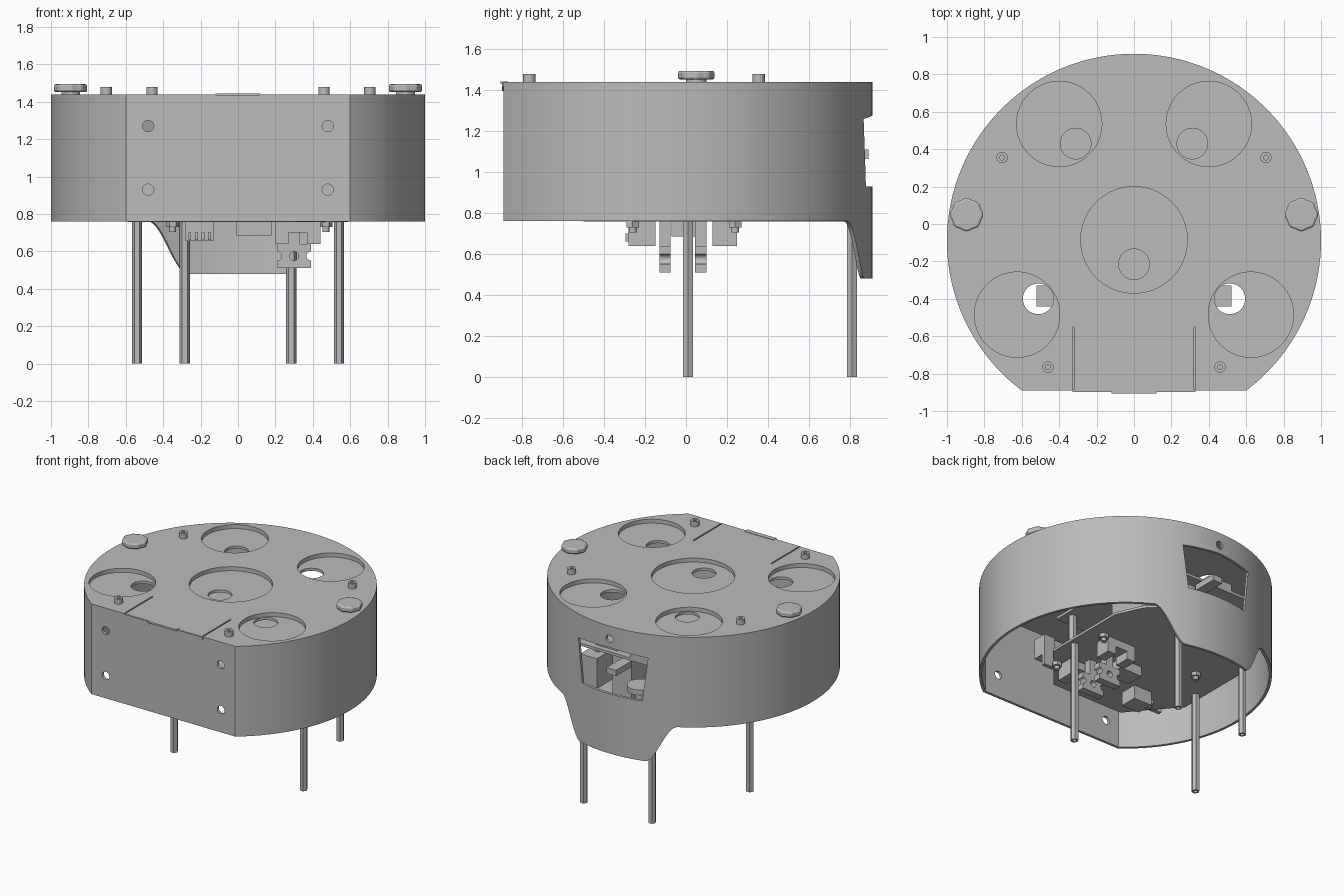
import bpy, bmesh, math
from mathutils import Matrix

if "Cube" in bpy.data.objects:
    bpy.data.objects.remove(bpy.data.objects["Cube"])

grey = bpy.data.materials.new("plain_grey")
grey.use_nodes = True
grey.diffuse_color = (0.5, 0.5, 0.5, 1)
grey.node_tree.nodes["Principled BSDF"].inputs["Base Color"].default_value = (0.5, 0.5, 0.5, 1)

CY, FRONT = -0.09, -0.89       # drum centre and flat front
TOP, SEAM, RIM, SKIRT = 1.44, 1.39, 0.76, 0.48


def smooth(ob):
    for o in bpy.context.selected_objects:
        o.select_set(False)
    ob.select_set(True)
    bpy.context.view_layer.objects.active = ob
    bpy.ops.object.shade_smooth_by_angle(angle=math.radians(30))


def finish(name, bm):
    bmesh.ops.recalc_face_normals(bm, faces=bm.faces)
    me = bpy.data.meshes.new(name)
    bm.to_mesh(me)
    bm.free()
    me.materials.append(grey)
    ob = bpy.data.objects.new(name, me)
    bpy.context.collection.objects.link(ob)
    smooth(ob)
    return ob


def prism(name, pts, z0, z1):
    bm = bmesh.new()
    face = bm.faces.new([bm.verts.new((x, y, z0)) for x, y in pts])
    ext = bmesh.ops.extrude_face_region(bm, geom=[face])
    verts = [v for v in ext["geom"] if isinstance(v, bmesh.types.BMVert)]
    bmesh.ops.translate(bm, verts=verts, vec=(0, 0, z1 - z0))
    return finish(name, bm)


def ring(x, y, r, n=48):
    return [(x + r * math.cos(math.tau * i / n), y + r * math.sin(math.tau * i / n)) for i in range(n)]


def disc(name, x, y, r, z0, z1, n=48):
    return prism(name, ring(x, y, r, n), z0, z1)


def box(name, x0, x1, y0, y1, z0, z1):
    return prism(name, [(x0, y0), (x1, y0), (x1, y1), (x0, y1)], z0, z1)


def turn_to_y(ob, y):
    # an object drawn in x and z, extruded towards the front from y
    ob.data.transform(Matrix.Translation((0, y, 0)) @ Matrix.Rotation(math.pi / 2, 4, "X"))
    return ob


def cut(ob, cutter):
    cutter.hide_render = True
    mod = ob.modifiers.new("cut", "BOOLEAN")
    mod.object, mod.solver = cutter, "EXACT"
    bpy.context.view_layer.objects.active = ob
    bpy.ops.object.modifier_apply(modifier=mod.name)
    bpy.data.objects.remove(cutter)
    smooth(ob)


def outline(inset, n=360):
    # circle with one flat side
    r, depth = 1 - inset, CY - FRONT - inset
    a0 = -math.asin(depth / r)
    step = (math.pi - 2 * a0) / n
    return [(r * math.cos(a0 + i * step), CY + r * math.sin(a0 + i * step)) for i in range(n + 1)]


def lower_edge(x, y):
    if y < 0:
        return RIM
    t = min(max((0.48 - abs(x)) / 0.21, 0), 1)
    return RIM - (RIM - SKIRT) * t * t * (3 - 2 * t)


# Drum wall with the curved skirt at the back
bm = bmesh.new()
rows = []
for (x, y), (u, v) in zip(outline(0), outline(0.02)):
    zb = lower_edge(x, y)
    rows.append([bm.verts.new(p) for p in ((x, y, zb), (x, y, SEAM), (u, v, SEAM), (u, v, zb))])
for a, b in zip(rows, rows[1:] + rows[:1]):
    for i in range(4):
        j = (i + 1) % 4
        bm.faces.new((a[i], b[i], b[j], a[j]))
wall = finish("drum_wall", bm)

# Back window, back hole and front screw holes
window = [(-0.25, 0.93), (0.25, 0.93), (0.29, 1.26), (0, 1.28), (-0.29, 1.26)]
cut(wall, turn_to_y(prism("window_cutter", window, 0, 0.5), 1.1))
cut(wall, turn_to_y(disc("hole_cutter", 0, 1.345, 0.03, 0, 0.5, 24), 1.1))
for x in (-0.48, 0.48):
    for z in (0.93, 1.27):
        cut(wall, turn_to_y(disc("hole_cutter", x, z, 0.03, 0, 0.3, 24), -0.75))

# Top cover with round recesses, offset holes and slots
cover = prism("top_cover", outline(0), SEAM, TOP)
wells = [(0, -0.085, 0.285, 0, -0.215)]
for s in (-1, 1):
    wells += [(s * 0.4, 0.535, 0.228, s * 0.312, 0.43), (s * 0.625, -0.485, 0.228, s * 0.512, -0.4)]
for x, y, r, hx, hy in wells:
    cut(cover, disc("recess_cutter", x, y, r, TOP - 0.03, 1.6, 72))
    cut(cover, disc("hole_cutter", hx, hy, 0.082, 1.2, 1.6))
for s in (-1, 1):
    cut(cover, box("slot_cutter", s * 0.325 - 0.005, s * 0.325 + 0.005, -0.885, -0.55, TOP - 0.03, 1.6))

# Front latch tabs and lip
for s in (-1, 1):
    tab = [(0.115, 1.438), (0.33, 1.438), (0.33, 1.415), (0.3, 1.395), (0.145, 1.395), (0.115, 1.415)]
    turn_to_y(prism("latch_tab", [(s * x, z) for x, z in tab], 0, 0.009), FRONT + 0.002)
box("front_lip", -0.12, 0.12, -0.905, -0.87, 1.43, 1.443)

for s in (-1, 1):
    # Lobed thumb screws
    pts = []
    for i in range(96):
        a = math.tau * i / 96
        r = 0.086 + 0.003 * math.cos(8 * a)
        pts.append((s * 0.895 + r * math.cos(a), 0.05 + r * math.sin(a)))
    knob = prism("thumb_screw", pts, 1.452, 1.494)
    bev = knob.modifiers.new("edge", "BEVEL")
    bev.width, bev.segments, bev.limit_method = 0.01, 2, "ANGLE"
    bev.angle_limit = math.radians(50)
    disc("thumb_screw_neck", s * 0.895, 0.05, 0.05, TOP - 0.02, 1.455)

    # Small hollow posts on the cover
    for x, y in ((0.705, 0.355), (0.46, -0.765)):
        post = disc("cover_post", s * x, y, 0.03, TOP - 0.01, 1.478, 24)
        cut(post, disc("hole_cutter", s * x, y, 0.013, 1.455, 1.6, 16))

    # Hexagonal legs, hollow at the foot
    for x, y in ((0.54, 0.01), (0.285, 0.81)):
        leg = disc("leg", s * x, y, 0.028, 0, 0.765, 6)
        cut(leg, disc("hole_cutter", s * x, y, 0.014, -0.1, 0.06, 16))

    # Brackets under the front recess holes
    x0, x1 = sorted((s * 0.43, s * 0.52))
    box("inner_bracket", x0, x1, -0.44, -0.33, 0.85, 1.0)
    box("bracket_arm", x0, x1, -0.36, -0.33, 0.765, 0.85)

# Inner base plate
half = [(0.3, -0.5), (0.43, -0.34), (0.59, -0.16), (0.59, 0.5), (0.5, 0.7), (0.36, 0.83)]
prism("base_plate", half + [(-x, y) for x, y in reversed(half)], 0.758, 0.776)

# Connectors and sensor holders under the plate
box("pin_socket", -0.28, -0.13, -0.28, -0.15, 0.655, 0.76)
for i in range(4):
    x = -0.265 + i * 0.035
    box("socket_pin", x, x + 0.015, -0.295, -0.28, 0.66, 0.7)
box("pin_header", -0.01, 0.18, -0.07, 0.07, 0.685, 0.76)
for y0, y1 in ((-0.28, -0.15), (0.13, 0.25)):
    box("terminal_base", 0.2, 0.44, y0, y1, 0.7, 0.76)
    for x in (0.2, 0.37):
        box("terminal_side", x, x + 0.07, y0, y1, 0.64, 0.7)
for y in (-0.13, 0.045):
    holder = box("sensor_holder", 0.21, 0.39, y, y + 0.055, 0.51, 0.64)
    for x in (0.21, 0.3, 0.39):
        cut(holder, turn_to_y(disc("hole_cutter", x, 0.575, 0.024, 0, 0.3, 20), y + 0.15))
    box("holder_stem", 0.27, 0.33, y, y + 0.055, 0.64, 0.76)

# Plate screws with nuts
for x, y in ((-0.35, -0.26), (0.47, -0.26), (-0.35, 0.24), (0.47, 0.24)):
    disc("plate_nut", x, y, 0.035, 0.73, 0.76, 6)
    disc("plate_screw", x, y, 0.018, 0.705, 0.735, 16)

# Circuit board and parts behind the window
box("circuit_board", -0.44, 0.44, -0.3, 0.74, 1.13, 1.15)
for x in (-0.38, 0.38):
    box("motor_block", x - 0.07, x + 0.07, 0.3, 0.62, 0.77, 1.0)
    for y in (-0.2, 0.5):
        disc("board_post", x, y, 0.03, 0.765, 1.14, 6)
box("board_socket", -0.25, -0.05, 0.62, 0.74, 1.15, 1.2)
box("board_chip", 0.08, 0.26, 0.58, 0.7, 1.15, 1.18)
box("battery_block", 0.0, 0.16, 0.45, 0.65, 0.768, 1.13)
disc("inner_wheel", -0.12, 0.72, 0.09, 0.92, 0.96)
disc("inner_wheel_stem", -0.12, 0.72, 0.03, 0.765, 0.94, 16)
box("window_plug", -0.04, 0.04, 0.7, 0.89, 1.065, 1.11)
